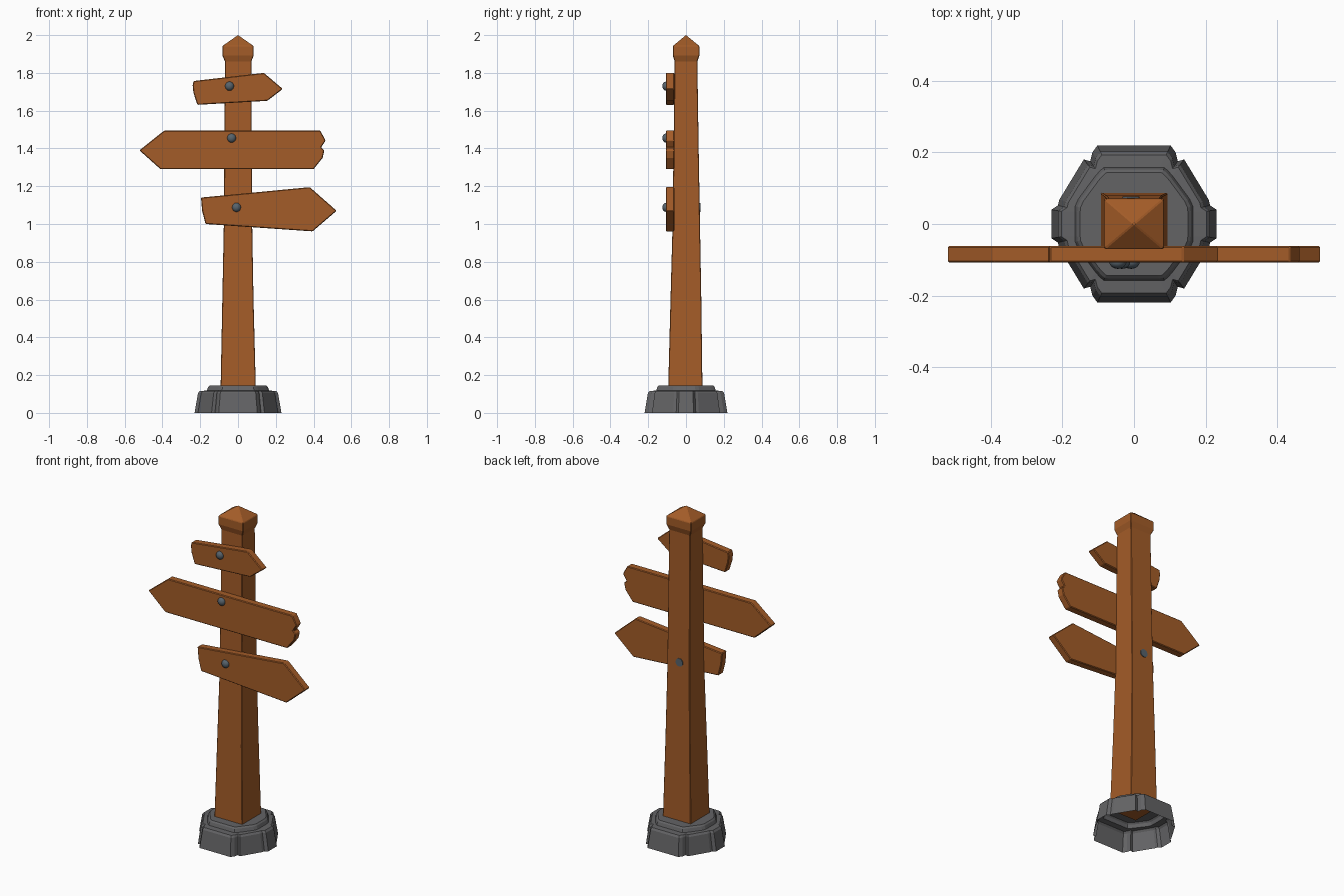
import bpy, bmesh, math
from mathutils import Matrix

if "Cube" in bpy.data.objects:
    bpy.data.objects.remove(bpy.data.objects["Cube"])


def material(name, rgb):
    m = bpy.data.materials.new(name)
    m.diffuse_color = (*rgb, 1)
    m.use_nodes = True
    m.node_tree.nodes["Principled BSDF"].inputs["Base Color"].default_value = m.diffuse_color
    return m


WOOD = material("warm wood", (0.37, 0.107, 0.021))
STONE = material("grey stone", (0.125, 0.125, 0.13))
IRON = material("blue grey iron", (0.095, 0.125, 0.15))


def finish(bm, name, mat, bevel=0, smooth=False):
    bmesh.ops.recalc_face_normals(bm, faces=bm.faces)
    mesh = bpy.data.meshes.new(name)
    bm.to_mesh(mesh)
    bm.free()
    mesh.materials.append(mat)
    ob = bpy.data.objects.new(name, mesh)
    bpy.context.collection.objects.link(ob)
    for p in mesh.polygons:
        p.use_smooth = smooth
    if bevel:
        mod = ob.modifiers.new("worn edges", 'BEVEL')
        mod.width = bevel
        mod.segments = 1
    return ob


def loft(rings, bottom=True, tip=None):
    """Skin a stack of rings, closed with a flat cap or a point."""
    bm = bmesh.new()
    loops = [[bm.verts.new(p) for p in r] for r in rings]
    n = len(loops[0])
    for a, b in zip(loops, loops[1:]):
        for i in range(n):
            j = (i + 1) % n
            bm.faces.new((a[i], a[j], b[j], b[i]))
    if bottom:
        bm.faces.new(loops[0][::-1])
    if tip:
        t = bm.verts.new(tip)
        for i in range(n):
            bm.faces.new((loops[-1][i], loops[-1][(i + 1) % n], t))
    else:
        bm.faces.new(loops[-1])
    return bm


# Stone base: notched octagonal shell, open underneath
quarter = [(0.23, 0.04), (0.212, 0.052), (0.208, 0.068), (0.14, 0.18),
           (0.122, 0.175), (0.116, 0.2), (0.102, 0.219)]
outline = (quarter + [(-x, y) for x, y in quarter[::-1]]
           + [(-x, -y) for x, y in quarter] + [(x, -y) for x, y in quarter[::-1]])
# Plain ring for the upper step, with the notches flattened out
step = [(0.165, 0.035), (0.164, 0.05), (0.155, 0.07), (0.107, 0.135),
        (0.095, 0.148), (0.085, 0.157), (0.072, 0.158)]
upper = (step + [(-x, y) for x, y in step[::-1]]
         + [(-x, -y) for x, y in step] + [(x, -y) for x, y in step[::-1]])


def ring(pts, s, z):
    return [(x * s, y * s, z) for x, y in pts]


finish(loft([ring(outline, 1, 0), ring(outline, 0.92, 0.105),
             ring(outline, 0.88, 0.116), ring(upper, 1, 0.118),
             ring(upper, 0.96, 0.137), ring(upper, 0.91, 0.145)],
            bottom=False), "stone_base", STONE)


# Tapered square post with a flared, pointed head
def square(z, x0, x1, y0, y1):
    return [(x0, y0, z), (x1, y0, z), (x1, y1, z), (x0, y1, z)]


finish(loft([square(0.14, -0.092, 0.094, -0.094, 0.087),
             square(0.6, -0.083, 0.082, -0.082, 0.081),
             square(1.0, -0.075, 0.075, -0.071, 0.074),
             square(1.4, -0.072, 0.073, -0.066, 0.067),
             square(1.86, -0.069, 0.071, -0.06, 0.06),
             square(1.893, -0.083, 0.083, -0.07, 0.071),
             square(1.942, -0.083, 0.083, -0.07, 0.071)],
            tip=(0, 0, 2.0)), "post", WOOD, bevel=0.003)

# Arrow boards fixed across the front of the post
boards = {
    "upper_board": [(-0.235, 1.757), (0.137, 1.8), (0.237, 1.715), (0.155, 1.652),
                    (-0.215, 1.631), (-0.236, 1.695), (-0.24, 1.735)],
    "middle_board": [(-0.522, 1.39), (-0.39, 1.495), (0.435, 1.495), (0.464, 1.442),
                     (0.44, 1.405), (0.457, 1.39), (0.448, 1.35), (0.4, 1.29),
                     (-0.41, 1.29)],
    "lower_board": [(-0.196, 1.14), (0.38, 1.195), (0.522, 1.07), (0.395, 0.961),
                    (-0.172, 1.0), (-0.19, 1.07)],
}
for name, pts in boards.items():
    finish(loft([[(x, y, z) for x, z in pts] for y in (-0.107, -0.062)]),
           name, WOOD, bevel=0.004)

# Domed bolt heads on the boards
for name, x, z in (("upper_bolt", -0.045, 1.73), ("middle_bolt", -0.034, 1.455),
                   ("lower_bolt", -0.008, 1.088)):
    bm = bmesh.new()
    bmesh.ops.create_uvsphere(bm, u_segments=14, v_segments=8, radius=0.024,
                              matrix=Matrix.Translation((x, -0.106, z))
                              @ Matrix.Diagonal((1, 0.8, 1, 1)))
    finish(bm, name, IRON, smooth=True)

# Flat bolt end showing on the back of the post
bm = bmesh.new()
bmesh.ops.create_cone(bm, cap_ends=True, segments=14, radius1=0.024, radius2=0.024,
                      depth=0.012, matrix=Matrix.Translation((-0.008, 0.071, 1.088))
                      @ Matrix.Rotation(math.pi / 2, 4, 'X'))
finish(bm, "back_bolt_end", IRON)
